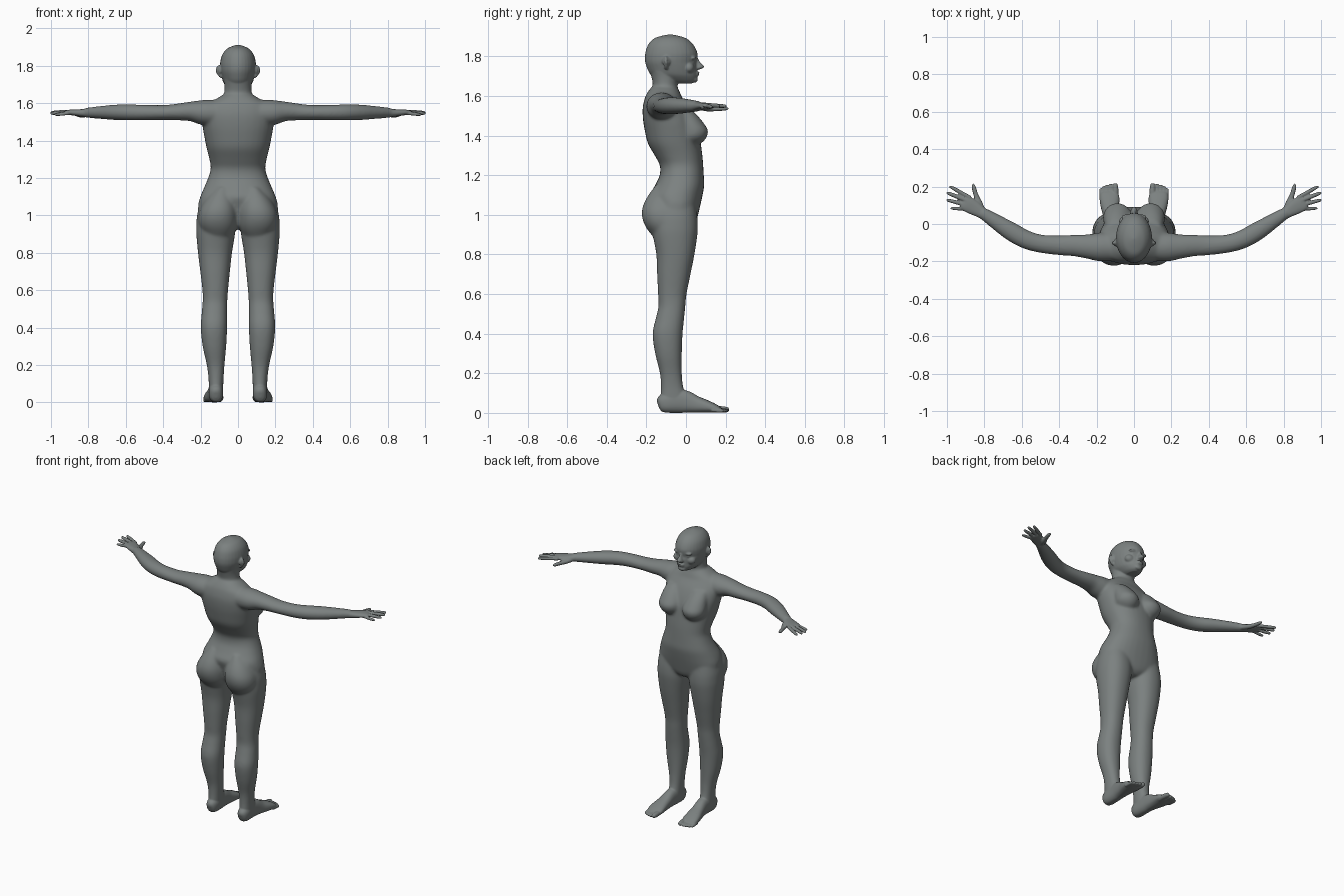
import bpy, bmesh, math
from mathutils import Vector, Matrix

SIDES = 32


def smooth_rows(rows, n=5):
    # Catmull-Rom interpolation of section rows
    out = []
    for i in range(len(rows) - 1):
        a, b = rows[max(i - 1, 0)], rows[i]
        c, d = rows[i + 1], rows[min(i + 2, len(rows) - 1)]
        for k in range(n):
            t = k / n
            out.append([0.5 * (2 * q + (r - p) * t + (2 * p - 5 * q + 4 * r - s) * t * t
                               + (3 * q - p - 3 * r + s) * t ** 3)
                        for p, q, r, s in zip(a, b, c, d)])
    return out + [list(rows[-1])]


def skin(bm, rings):
    loops = [[bm.verts.new(p) for p in ring] for ring in rings]
    for a, b in zip(loops, loops[1:]):
        for i in range(SIDES):
            j = (i + 1) % SIDES
            bm.faces.new((a[i], a[j], b[j], b[i]))
    bm.faces.new(loops[0][::-1])
    bm.faces.new(loops[-1])


def ring(c, u, v, ru, rv, p):
    pts = []
    for i in range(SIDES):
        a = 2 * math.pi * i / SIDES
        s, t = math.cos(a), math.sin(a)
        s = math.copysign(abs(s) ** (2 / p), s)
        t = math.copysign(abs(t) ** (2 / p), t)
        pts.append(c + u * (ru * s) + v * (rv * t))
    return pts


def slices(bm, rows, p=2.0):
    # horizontal sections: z, x inner, x outer, y back, y front
    X, Y = Vector((1, 0, 0)), Vector((0, 1, 0))
    skin(bm, [ring(Vector(((a + b) / 2, (f + g) / 2, z)), X, Y,
                   max(abs(b - a) / 2, .001), max((g - f) / 2, .001), p)
              for z, a, b, f, g in smooth_rows(rows)])


def central(bm, rows, p=2.0):
    # horizontal sections centred on x = 0: z, half width, y back, y front
    slices(bm, [(z, -w, w, f, g) for z, w, f, g in rows], p)


def tube(bm, rows, p=2.0):
    # sections across a path: x, y, z, horizontal radius, vertical radius
    rows = smooth_rows(rows)
    pts = [Vector(r[:3]) for r in rows]
    rings = []
    for i, r in enumerate(rows):
        t = (pts[min(i + 1, len(pts) - 1)] - pts[max(i - 1, 0)]).normalized()
        side = t.cross(Vector((0, 0, 1))).normalized()
        rings.append(ring(pts[i], side, side.cross(t), max(r[3], .001), max(r[4], .001), p))
    skin(bm, rings)


def ball(bm, c, r):
    bmesh.ops.create_uvsphere(bm, u_segments=32, v_segments=20, radius=1,
                              matrix=Matrix.Translation(c) @ Matrix.Diagonal((*r, 1)))


def digit(bm, a, b, r):
    # finger or toe with a rounded tip
    a, b = Vector(a), Vector(b)
    rows = [(0, 1.05), (.35, 1), (.5, 1.04), (.75, .95), (.92, .8), (.98, .5), (1, .1)]
    tube(bm, [(*a.lerp(b, t), r * k, r * k) for t, k in rows])


def fuse(name, bm, voxel, passes, keep=1):
    # union of all overlapping parts, softened, thinned to a share of the faces
    bmesh.ops.recalc_face_normals(bm, faces=bm.faces)
    me = bpy.data.meshes.new(name)
    bm.to_mesh(me)
    bm.free()
    ob = bpy.data.objects.new(name, me)
    bpy.context.collection.objects.link(ob)
    m = ob.modifiers.new("fuse", 'REMESH')
    m.mode = 'VOXEL'
    m.voxel_size = voxel
    m.use_smooth_shade = True
    s = ob.modifiers.new("soften", 'SMOOTH')
    s.factor, s.iterations = .5, passes
    if keep < 1:
        ob.modifiers.new("thin", 'DECIMATE').ratio = keep
    return ob


def mirrored(sided):
    bm = bmesh.new()
    sided(bm)
    dup = bmesh.ops.duplicate(bm, geom=bm.verts[:] + bm.edges[:] + bm.faces[:])["geom"]
    for v in dup:
        if isinstance(v, bmesh.types.BMVert):
            v.co.x = -v.co.x
    return bm


# Torso and neck
def trunk(bm):
    central(bm, [(.925, .04, -.10, .015), (.945, .10, -.13, .04), (.97, .165, -.145, .053),
                 (1.0, .205, -.155, .061), (1.05, .214, -.17, .073), (1.1, .202, -.182, .084),
                 (1.15, .181, -.156, .092), (1.2, .16, -.133, .09), (1.25, .146, -.132, .087),
                 (1.3, .153, -.158, .083), (1.36, .168, -.192, .075), (1.42, .18, -.207, .066),
                 (1.48, .19, -.217, .047), (1.54, .19, -.219, .017), (1.59, .168, -.208, -.018),
                 (1.618, .125, -.195, -.03), (1.645, .08, -.175, -.045)], 2.25)
    central(bm, [(1.54, .092, -.2, -.01), (1.6, .085, -.188, -.031), (1.65, .074, -.168, -.042),
                 (1.7, .073, -.176, -.035), (1.74, .08, -.188, -.03)])


# Legs, arms, buttocks and breasts
def limbs(bm):
    slices(bm, [(1.13, .06, .165, -.12, .02), (1.06, .03, .203, -.15, .045),
                (1.0, .015, .219, -.165, .056), (.95, .014, .223, -.17, .06),
                (.9, .016, .223, -.168, .058), (.8, .032, .214, -.15, .043),
                (.7, .043, .202, -.146, .023), (.6, .053, .19, -.141, .003),
                (.54, .057, .189, -.139, -.003), (.48, .058, .194, -.152, -.009),
                (.4, .058, .199, -.169, -.017), (.3, .063, .189, -.156, -.021),
                (.2, .072, .167, -.132, -.021), (.13, .077, .158, -.127, -.013),
                (.08, .079, .156, -.129, .003), (.045, .083, .152, -.125, .003)], 2.2)
    tube(bm, [(.07, -.125, 1.548, .072, .068), (.18, -.123, 1.55, .077, .068),
              (.25, -.12, 1.556, .065, .053), (.32, -.115, 1.553, .058, .045),
              (.4, -.114, 1.55, .053, .04), (.5, -.105, 1.55, .049, .041),
              (.58, -.082, 1.551, .05, .043), (.66, -.038, 1.551, .05, .041),
              (.75, .02, 1.55, .04, .033), (.8, .052, 1.549, .033, .028),
              (.825, .066, 1.548, .032, .024)])
    slices(bm, [(1.15, .05, .12, -.155, 0), (1.1, .025, .165, -.19, 0), (1.06, .012, .19, -.212, 0),
                (1.02, .006, .207, -.223, 0), (.98, .006, .212, -.22, 0), (.94, .01, .206, -.204, 0),
                (.9, .025, .185, -.175, 0), (.87, .05, .16, -.145, 0)], 2.15)
    slices(bm, [(1.352, .06, .11, 0, .06), (1.37, .032, .14, -.04, .088), (1.395, .016, .16, -.04, .106),
                (1.425, .012, .165, -.04, .112), (1.455, .015, .163, -.05, .096),
                (1.5, .03, .155, -.06, .06), (1.54, .04, .145, -.08, .018)])


# Skull, nose, lips and chin
def face(bm):
    central(bm, [(1.664, .03, -.08, .03), (1.676, .05, -.125, .05), (1.7, .072, -.168, .057),
                 (1.72, .082, -.187, .056), (1.75, .09, -.2, .056), (1.77, .094, -.206, .053),
                 (1.79, .096, -.208, .057), (1.82, .095, -.205, .057), (1.86, .084, -.191, .037),
                 (1.89, .06, -.163, .004), (1.905, .03, -.12, -.04), (1.912, .002, -.08, -.078)])
    central(bm, [(1.8, .009, .03, .056), (1.77, .011, .03, .073), (1.752, .017, .03, .091),
                 (1.742, .02, .03, .087), (1.733, .014, .03, .066)])
    for z, y in ((1.718, .054), (1.707, .052)):
        ball(bm, (0, y, z), (.024, .014, .007))
    ball(bm, (0, .044, 1.684), (.027, .016, .016))


# Brows, eyes, cheeks and ears
def features(bm):
    ball(bm, (.034, .036, 1.793), (.034, .016, .011))
    ball(bm, (.034, .027, 1.772), (.018, .018, .01))
    ball(bm, (.046, .014, 1.743), (.034, .028, .028))
    tube(bm, [(.086, -.1, 1.738, .008, .008), (.096, -.1, 1.752, .01, .012),
              (.1, -.1, 1.772, .01, .02), (.1, -.1, 1.79, .009, .016),
              (.095, -.098, 1.802, .004, .006)])
    ball(bm, (.097, -.1, 1.776), (.011, .021, .026))


# Palm, fingers and thumb
def hand(bm):
    tube(bm, [(.785, .042, 1.549, .029, .024), (.82, .064, 1.548, .032, .021),
              (.855, .086, 1.549, .039, .018), (.89, .106, 1.551, .042, .015),
              (.91, .118, 1.551, .037, .011), (.915, .121, 1.551, .02, .004)], 2.3)
    for a, b, r in (((.875, .14, 1.552), (.988, .203, 1.549), .0105),
                    ((.885, .122, 1.554), (1.004, .169, 1.55), .011),
                    ((.89, .1, 1.552), (1.004, .13, 1.545), .0105),
                    ((.885, .078, 1.548), (.982, .085, 1.538), .0095)):
        digit(bm, a, b, r)
    tube(bm, [(.81, .075, 1.543, .015, .015), (.83, .115, 1.537, .018, .015),
              (.845, .155, 1.536, .013, .012), (.855, .19, 1.537, .012, .011),
              (.859, .21, 1.537, .008, .007), (.86, .217, 1.537, .001, .001)])


# Foot and toes
def foot(bm):
    tube(bm, [(.118, -.141, .04, .01, .018), (.118, -.131, .043, .028, .038),
              (.118, -.1, .05, .038, .05), (.118, -.04, .058, .038, .058),
              (.12, 0, .056, .038, .056), (.124, .05, .043, .042, .043),
              (.129, .1, .033, .05, .033), (.131, .14, .024, .053, .024),
              (.131, .165, .017, .047, .016), (.131, .175, .014, .035, .008)], 2.4)
    for x, tip, r in ((.098, .218, .016), (.123, .216, .0115), (.142, .211, .011),
                      (.159, .204, .0105), (.175, .192, .01)):
        digit(bm, (x, .13, r + .004), (x + .002, tip, r), r)


# First pass: large masses, strongly softened
bm = mirrored(limbs)
trunk(bm)
rough = fuse("rough_body", bm, .007, 15)
dg = bpy.context.evaluated_depsgraph_get()
rough_mesh = bpy.data.meshes.new_from_object(rough.evaluated_get(dg))
bpy.data.objects.remove(rough)


# Second pass: add head, hands and feet, then fuse finely
def details(bm):
    features(bm)
    hand(bm)
    foot(bm)


bm = mirrored(details)
face(bm)
bm.from_mesh(rough_mesh)
bpy.data.meshes.remove(rough_mesh)
body = fuse("body", bm, .0045, 5, .4)

# Dark grey skin
mat = bpy.data.materials.new("dark_grey")
mat.diffuse_color = (.20, .22, .217, 1)
body.data.materials.append(mat)
